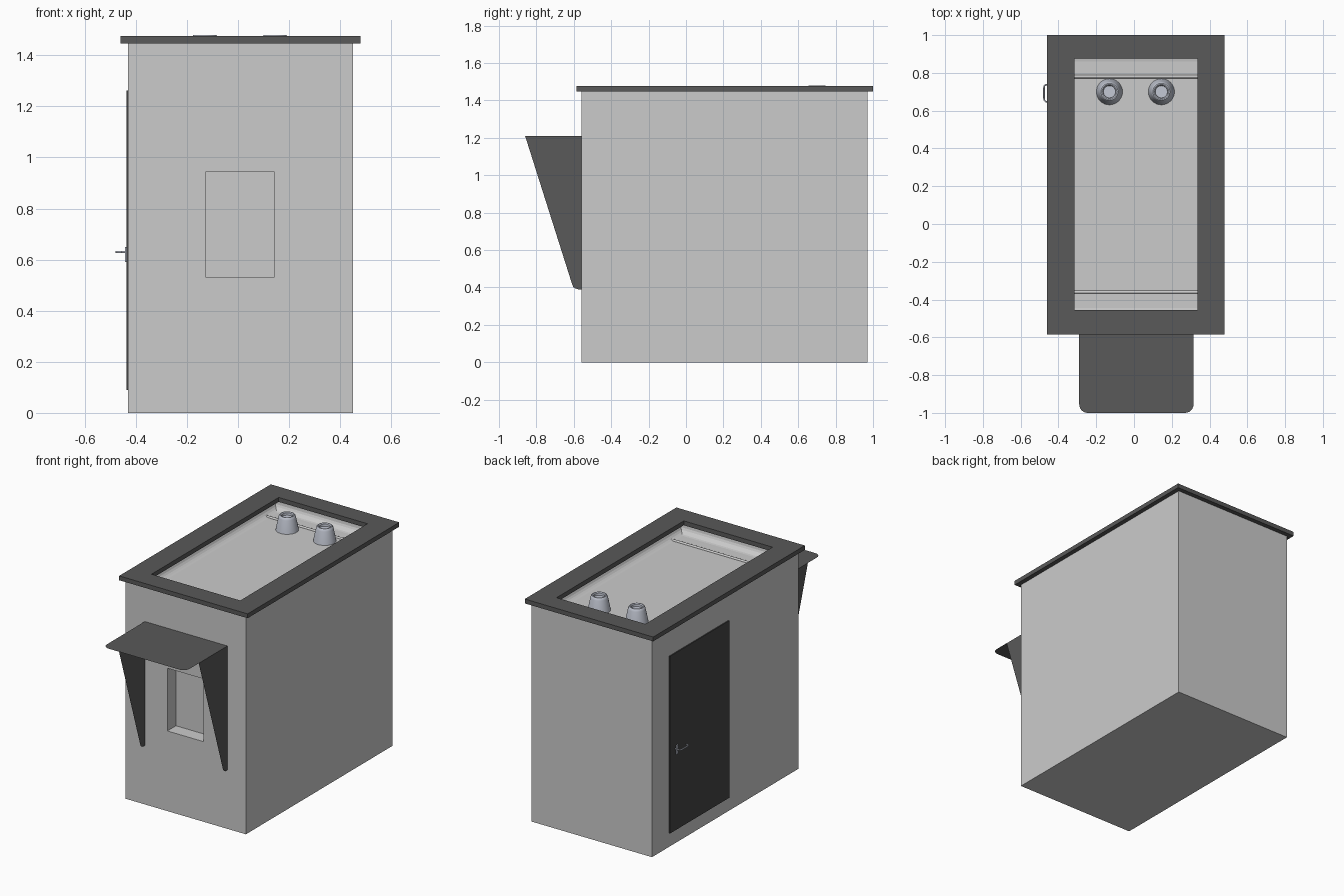
import bpy, bmesh, math

if "Cube" in bpy.data.objects:
    bpy.data.objects.remove(bpy.data.objects["Cube"])


def material(name, rgb):
    m = bpy.data.materials.new(name)
    m.diffuse_color = (*rgb, 1)
    m.use_nodes = True
    m.node_tree.nodes["Principled BSDF"].inputs["Base Color"].default_value = m.diffuse_color
    return m


DARK = material("dark_grey", (0.1, 0.1, 0.1))
DOOR = material("door_grey", (0.06, 0.06, 0.06))
METAL = material("metal", (0.55, 0.58, 0.66))


def finish(name, bm, mat=None, smooth=False):
    bmesh.ops.recalc_face_normals(bm, faces=bm.faces)
    me = bpy.data.meshes.new(name)
    bm.to_mesh(me)
    bm.free()
    ob = bpy.data.objects.new(name, me)
    bpy.context.collection.objects.link(ob)
    if mat:
        me.materials.append(mat)
    if smooth:
        bpy.ops.object.select_all(action='DESELECT')
        bpy.context.view_layer.objects.active = ob
        ob.select_set(True)
        bpy.ops.object.shade_smooth_by_angle(angle=math.radians(35))
    return ob


def box(name, x, y, z, mat=None, fillet=0):
    bm = bmesh.new()
    bmesh.ops.create_cube(bm, size=1)
    for v in bm.verts:
        for i, (a, b) in enumerate((x, y, z)):
            v.co[i] = a if v.co[i] < 0 else b
    if fillet:
        low = [e for e in bm.edges if all(v.co.z < z[0] + 1e-4 for v in e.verts)]
        bmesh.ops.bevel(bm, geom=low, offset=fillet, segments=5, profile=0.5, affect='EDGES')
    return finish(name, bm, mat)


def cut(ob, cutter):
    mod = ob.modifiers.new("cut", 'BOOLEAN')
    mod.operation = 'DIFFERENCE'
    mod.solver = 'EXACT'
    mod.object = cutter
    cutter.hide_render = True
    cutter.hide_set(True)


def sheet(name, pts, mat):
    bm = bmesh.new()
    bm.faces.new([bm.verts.new(p) for p in pts])
    return finish(name, bm, mat)


def tube(name, pts, radius, mat):
    cu = bpy.data.curves.new(name, 'CURVE')
    cu.dimensions = '3D'
    cu.bevel_depth = radius
    cu.bevel_resolution = 2
    cu.use_fill_caps = True
    sp = cu.splines.new('POLY')
    sp.points.add(len(pts) - 1)
    for p, co in zip(sp.points, pts):
        p.co = (*co, 1)
    ob = bpy.data.objects.new(name, cu)
    bpy.context.collection.objects.link(ob)
    if mat:
        cu.materials.append(mat)
    return ob


def lathe(name, profile, loc, mat, n=32):
    bm = bmesh.new()
    rings = []
    for r, z in profile:
        rings.append([bm.verts.new((loc[0] + r * math.cos(2 * math.pi * k / n),
                                    loc[1] + r * math.sin(2 * math.pi * k / n), z)) for k in range(n)])
    for a, b in zip(rings, rings[1:]):
        for k in range(n):
            bm.faces.new((a[k], a[(k + 1) % n], b[(k + 1) % n], b[k]))
    bm.faces.new(rings[0])
    bm.faces.new(rings[-1])
    return finish(name, bm, mat, True)


FLOOR = 1.38

# booth body with a sunken roof tray and a window recess
body = box("booth_body", (-0.43, 0.45), (-0.56, 0.97), (0, 1.45))
cut(body, box("tray_cutter", (-0.36, 0.38), (-0.49, 0.905), (FLOOR, 1.6), fillet=0.045))
cut(body, box("window_cutter", (-0.125, 0.14), (-0.7, -0.47), (0.53, 0.945)))

# overhanging roof frame
rim = box("roof_frame", (-0.46, 0.48), (-0.585, 1.0), (1.447, 1.476), DARK)
cut(rim, box("roof_opening_cutter", (-0.315, 0.335), (-0.455, 0.875), (1.3, 1.6)))

# low ridges across the tray ends
for name, y in (("front_tray_ridge", -0.36), ("back_tray_ridge", 0.78)):
    tube(name, [(-0.35, y, FLOOR), (0.37, y, FLOOR)], 0.009, None)

# roof vents
vent = [(0.07, FLOOR - 0.005), (0.066, FLOOR + 0.02), (0.053, 1.463), (0.050, 1.473), (0.045, 1.479),
        (0.039, 1.479), (0.033, 1.474), (0.032, 1.460)]
for side, x in (("left", -0.13), ("right", 0.145)):
    lathe(side + "_roof_vent", vent, (x, 0.70), METAL)

# canopy sheet with rounded front corners
L, R, F, rad = -0.29, 0.315, -1.0, 0.045
pts = [(R, -0.56, 1.21), (L, -0.56, 1.21)]
for cx, start in ((L + rad, 180), (R - rad, 270)):
    for k in range(7):
        a = math.radians(start + 15 * k)
        pts.append((cx + rad * math.cos(a), F + rad + rad * math.sin(a), 1.21))
sheet("canopy", pts, DARK)

# tapered canopy side plates
plate = [(-0.56, 1.21), (-0.86, 1.21), (-0.608, 0.415), (-0.602, 0.402), (-0.592, 0.395), (-0.575, 0.39), (-0.56, 0.39)]
for side, x in (("left", L), ("right", R)):
    sheet(side + "_canopy_plate", [(x, y, z) for y, z in plate], DARK)

# door with lever handle
box("door", (-0.437, -0.425), (0.17, 0.79), (0.09, 1.262), DOOR)
box("handle_plate", (-0.442, -0.436), (0.71, 0.727), (0.59, 0.65), METAL)
tube("door_handle", [(-0.438, 0.738, 0.63), (-0.465, 0.738, 0.63), (-0.474, 0.732, 0.63), (-0.476, 0.722, 0.63),
                     (-0.476, 0.665, 0.63), (-0.474, 0.655, 0.63), (-0.466, 0.648, 0.63), (-0.455, 0.648, 0.63)],
     0.0045, METAL)
